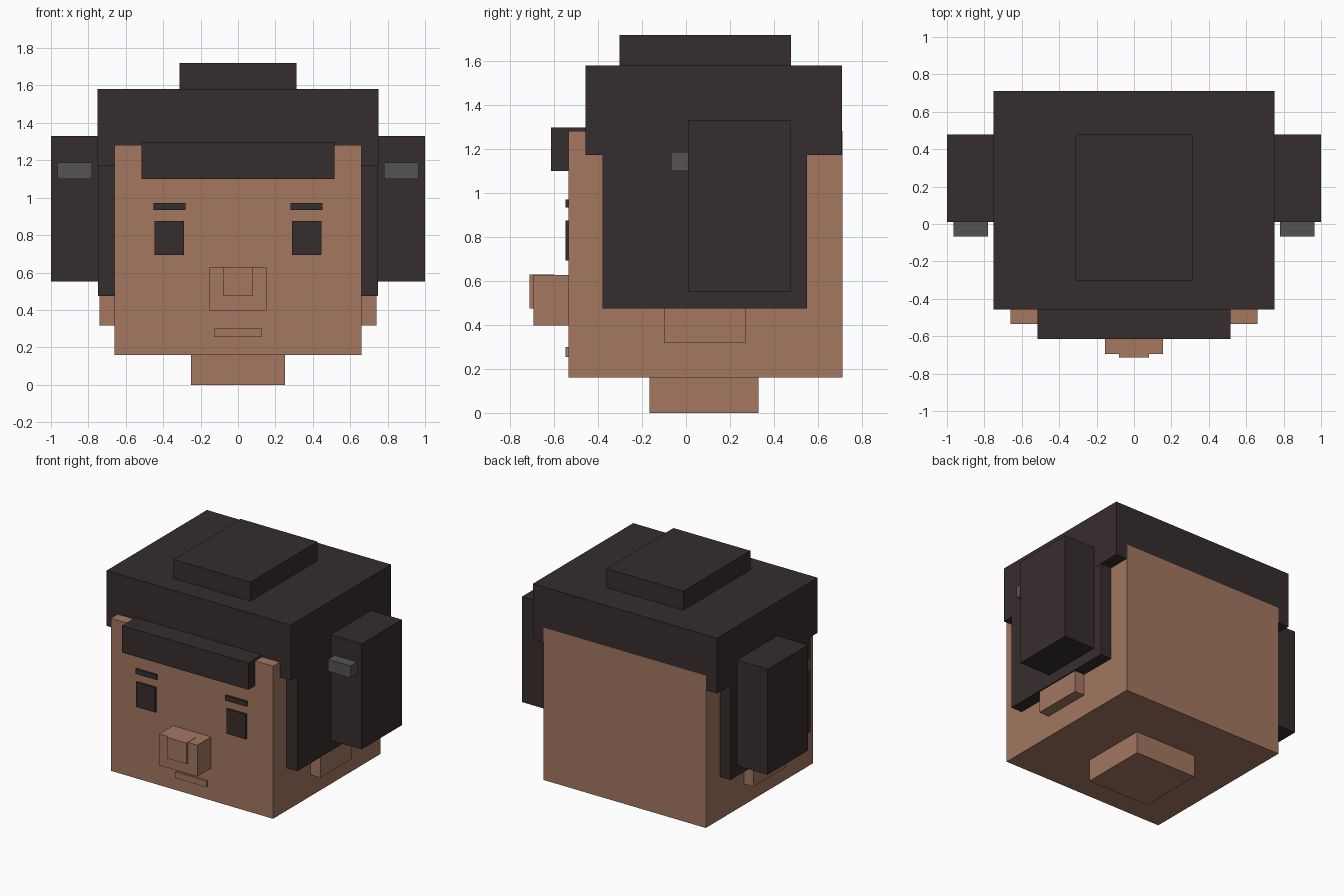
import bpy
import bmesh
from mathutils import Vector

cube = bpy.data.objects.get("Cube")
if cube:
    bpy.data.objects.remove(cube, do_unlink=True)


def material(name, rgb):
    colour = (*rgb, 1)
    mat = bpy.data.materials.new(name)
    mat.use_nodes = True
    mat.diffuse_color = colour
    bsdf = next(n for n in mat.node_tree.nodes if n.type == "BSDF_PRINCIPLED")
    bsdf.inputs["Base Color"].default_value = colour
    bsdf.inputs["Roughness"].default_value = 0.9
    return mat


skin = material("skin brown", (0.366, 0.184, 0.117))
hair = material("dark hair", (0.037, 0.026, 0.027))
grey = material("hair tie grey", (0.089, 0.087, 0.085))


def box(name, x, y, z, mat):
    """Flat-sided block spanning the given (low, high) ranges."""
    low, high = Vector((x[0], y[0], z[0])), Vector((x[1], y[1], z[1]))
    bm = bmesh.new()
    bmesh.ops.create_cube(bm, size=1)
    for v in bm.verts:
        v.co = (low + high) / 2 + v.co * (high - low)
    mesh = bpy.data.meshes.new(name)
    bm.to_mesh(mesh)
    bm.free()
    mesh.materials.append(mat)
    obj = bpy.data.objects.new(name, mesh)
    bpy.context.collection.objects.link(obj)


def pair(name, x, y, z, mat):
    """The same block on the left (+x) and right (-x)."""
    box("left_" + name, x, y, z, mat)
    box("right_" + name, (-x[1], -x[0]), y, z, mat)


# Head and neck
box("head", (-0.66, 0.66), (-0.535, 0.712), (0.16, 1.283), skin)
box("neck", (-0.25, 0.25), (-0.165, 0.33), (0, 0.2), skin)
pair("ear", (0.6, 0.74), (-0.1, 0.27), (0.317, 0.6), skin)

# Face
box("nose", (-0.155, 0.155), (-0.695, -0.5), (0.397, 0.628), skin)
box("nose_tip", (-0.08, 0.08), (-0.713, -0.6), (0.475, 0.63), skin)
box("mouth", (-0.127, 0.127), (-0.549, -0.5), (0.255, 0.3), skin)
pair("eye", (0.29, 0.447), (-0.549, -0.5), (0.693, 0.876), hair)
pair("eyebrow", (0.28, 0.452), (-0.549, -0.5), (0.935, 0.972), hair)

# Hair
box("hair_cap", (-0.75, 0.75), (-0.457, 0.71), (1.173, 1.58), hair)
box("top_hair", (-0.313, 0.313), (-0.302, 0.478), (1.5, 1.72), hair)
box("fringe", (-0.515, 0.515), (-0.614, -0.44), (1.1, 1.298), hair)
pair("side_hair", (0.62, 0.749), (-0.38, 0.55), (0.475, 1.25), hair)
pair("hair_bunch", (0.7, 1), (0.01, 0.478), (0.553, 1.33), hair)
pair("hair_tie", (0.78, 0.965), (-0.068, 0.05), (1.1, 1.188), grey)
